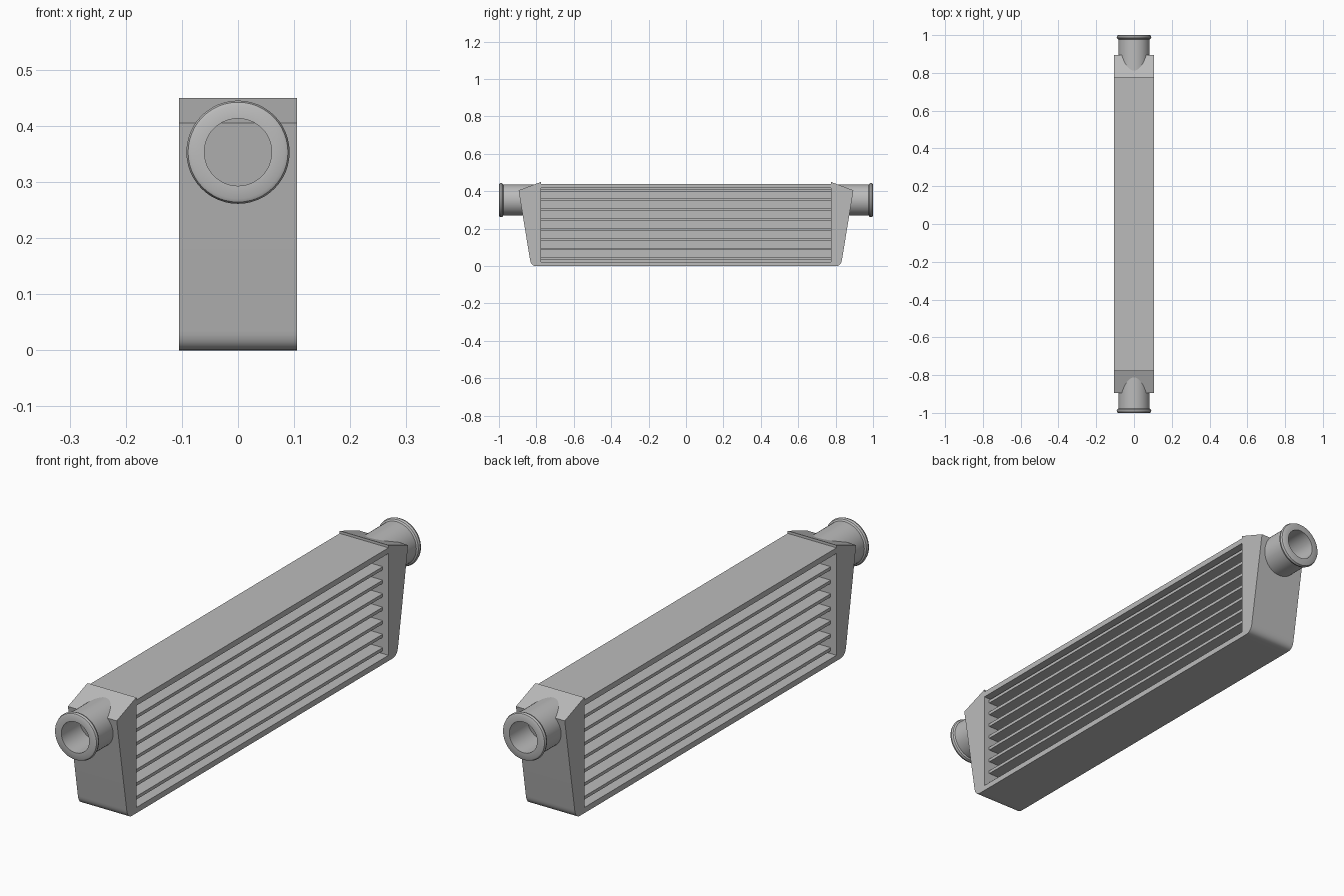
import bpy, bmesh, math
from mathutils import Vector

cube = bpy.data.objects.get("Cube")
if cube:
    bpy.data.objects.remove(cube, do_unlink=True)

metal = bpy.data.materials.new("cast_grey_metal")
metal.use_nodes = True
GREY = (0.5, 0.5, 0.5, 1)
metal.diffuse_color = GREY
metal.node_tree.nodes["Principled BSDF"].inputs["Base Color"].default_value = GREY

CORE_Y, HALF_W, CORE_TOP = 0.775, 0.105, 0.44
PLATE = 0.022
TUBE_H, FIN_H, FIRST_TUBE = 0.0125, 0.04, 0.0325
TUBES, FINS = 8, 39


def finish(name, bm, smooth=False):
    bmesh.ops.recalc_face_normals(bm, faces=bm.faces)
    mesh = bpy.data.meshes.new(name)
    bm.to_mesh(mesh)
    bm.free()
    mesh.materials.append(metal)
    obj = bpy.data.objects.new(name, mesh)
    bpy.context.collection.objects.link(obj)
    if smooth:
        bpy.ops.object.select_all(action='DESELECT')
        obj.select_set(True)
        bpy.context.view_layer.objects.active = obj
        bpy.ops.object.shade_smooth_by_angle(angle=math.radians(35))
    return obj


def prism(bm, outline, half_width):
    """Extrude a (y, z) outline across x."""
    rings = [[bm.verts.new((x, y, z)) for y, z in outline]
             for x in (-half_width, half_width)]
    for ring in rings:
        bm.faces.new(ring)
    n = len(outline)
    for i in range(n):
        j = (i + 1) % n
        bm.faces.new((rings[0][i], rings[0][j], rings[1][j], rings[1][i]))


def slab(bm, half_width, low, high):
    prism(bm, [(-CORE_Y, low), (CORE_Y, low), (CORE_Y, high), (-CORE_Y, high)], half_width)


# Core plates, top and bottom
for name, low in (("top_plate", CORE_TOP - PLATE), ("bottom_plate", 0)):
    bm = bmesh.new()
    slab(bm, HALF_W, low, low + PLATE)
    finish(name, bm)

# Flat tubes, set back from the plates
bm = bmesh.new()
for i in range(TUBES):
    z = FIRST_TUBE + i * (TUBE_H + FIN_H)
    slab(bm, 0.08, z, z + TUBE_H)
finish("cooling_tubes", bm)

# Middle wall, with shallow zigzag fins between the tubes
bm = bmesh.new()
slab(bm, 0.02, 0.01, CORE_TOP - 0.01)
finish("core_wall", bm)

bm = bmesh.new()
step = 2 * CORE_Y / FINS
for i in range(TUBES - 1):
    z = FIRST_TUBE + TUBE_H + i * (TUBE_H + FIN_H)
    for k in range(FINS):
        y = -CORE_Y + k * step
        prism(bm, [(y, z), (y + step, z), (y + step / 2, z + FIN_H)], 0.023)
finish("zigzag_fins", bm)

# End tanks: sloped top, leaning outer face, rounded lower edge
inner_top, outer_top = Vector((CORE_Y, 0.45)), Vector((0.895, 0.405))
start, corner, end = Vector((0.834, 0.035)), Vector((0.829, 0)), Vector((0.8, 0))
curve = []
for i in range(9):
    t = i / 8
    curve.append(start * (1 - t) ** 2 + corner * 2 * t * (1 - t) + end * t * t)
tank = [inner_top, outer_top, *curve, Vector((CORE_Y, 0))]

# Hose pipe section as (radius, y): open bore and a rounded bead at the lip
pipe = [(0.06, 0.79), (0.06, 1.0), (0.083, 1.0), (0.089, 0.997), (0.092, 0.989),
        (0.089, 0.981), (0.083, 0.977), (0.083, 0.79)]
PIPE_Z, SIDES = 0.353, 48

for label, side in (("front", -1), ("back", 1)):
    bm = bmesh.new()
    prism(bm, [(side * p.x, p.y) for p in tank], HALF_W)
    finish(label + "_tank", bm, smooth=True)

    bm = bmesh.new()
    rings = []
    for k in range(SIDES):
        a = math.tau * k / SIDES
        rings.append([bm.verts.new((r * math.cos(a), side * y, PIPE_Z + r * math.sin(a)))
                      for r, y in pipe])
    for k in range(SIDES):
        here, there = rings[k], rings[(k + 1) % SIDES]
        for i in range(len(pipe)):
            j = (i + 1) % len(pipe)
            bm.faces.new((here[i], here[j], there[j], there[i]))
    finish(label + "_hose_pipe", bm, smooth=True)
